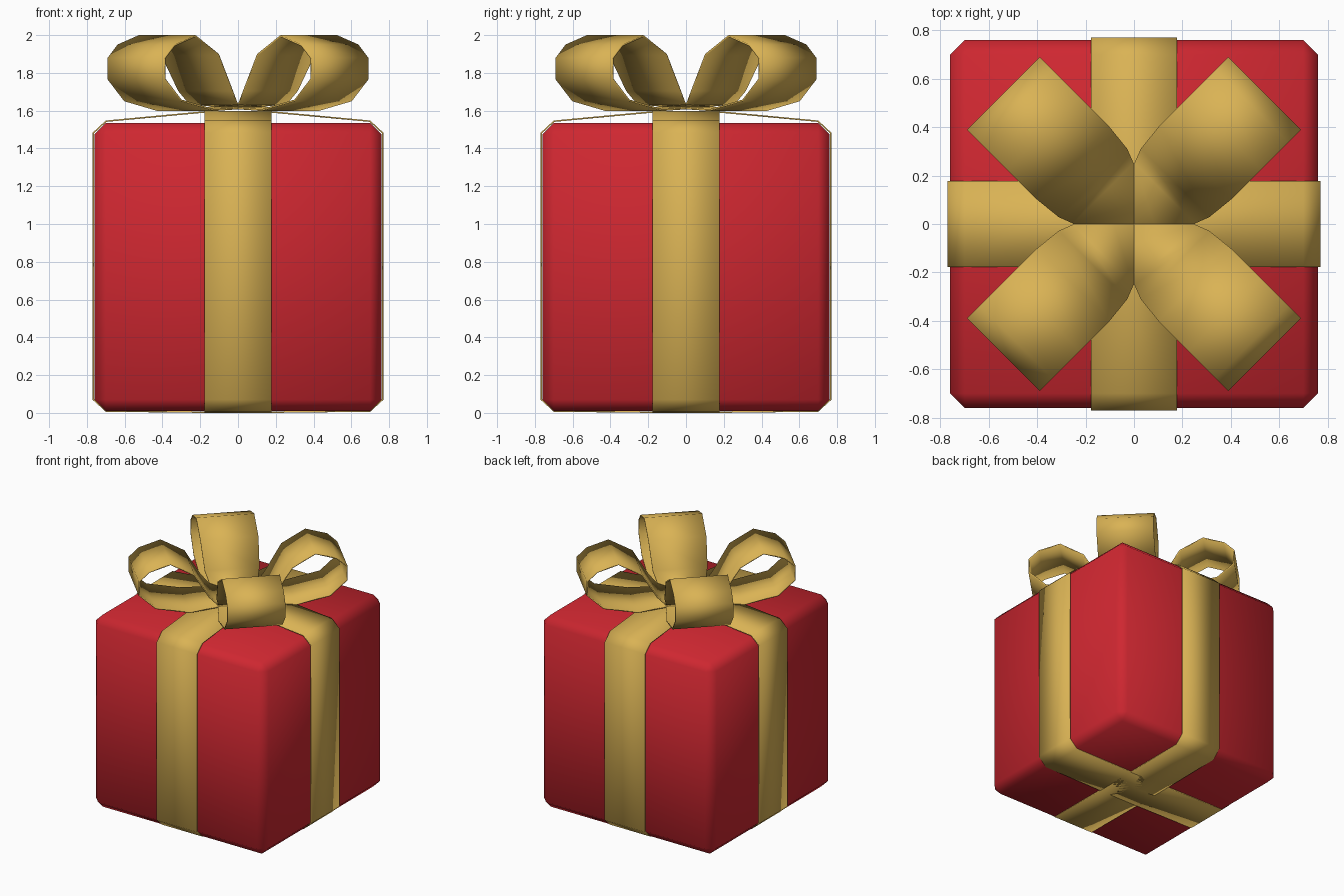
import bpy, bmesh, math
from mathutils import Matrix

if "Cube" in bpy.data.objects:
    bpy.data.objects.remove(bpy.data.objects["Cube"])


def material(name, color):
    m = bpy.data.materials.new(name)
    m.diffuse_color = color
    m.use_nodes = True
    m.node_tree.nodes["Principled BSDF"].inputs["Base Color"].default_value = m.diffuse_color
    return m


RED = material("red_paper", (0.62, 0.02, 0.03, 1))
GOLD = material("gold_ribbon", (0.70, 0.45, 0.09, 1))


def finish(name, bm, mat, recalc=True):
    if recalc:
        bmesh.ops.recalc_face_normals(bm, faces=bm.faces)
    me = bpy.data.meshes.new(name)
    bm.to_mesh(me)
    bm.free()
    for p in me.polygons:
        p.use_smooth = True
    me.materials.append(mat)
    ob = bpy.data.objects.new(name, me)
    bpy.context.collection.objects.link(ob)
    return ob


def strip(bm, points, angle, closed):
    """Sweep (r, z, half width) points into a band turned about z."""
    rot = Matrix.Rotation(angle, 4, 'Z')
    rows = [[bm.verts.new(rot @ v.to_3d()) for v in
             (Matrix.Translation((r, s * w, z)).to_translation() for s in (-1, 1))]
            for r, z, w in points]
    n = len(rows)
    for i in range(n if closed else n - 1):
        a, b = rows[i], rows[(i + 1) % n]
        bm.faces.new((a[0], a[1], b[1], b[0]))


# gift box with chamfered edges
bm = bmesh.new()
bmesh.ops.create_cube(bm, size=1, matrix=Matrix.Translation((0, 0, 0.773)) @
                      Matrix.Diagonal((1.52, 1.52, 1.526, 1)))
bmesh.ops.bevel(bm, geom=bm.edges[:], offset=0.06, segments=1, affect='EDGES')
finish("gift_box", bm, RED)

# two ribbon bands wrapped around the box
W = 0.177
half = [(0.18, 1.597), (0.70, 1.548), (0.77, 1.483), (0.77, 0.07), (0.70, 0.006), (0.18, 0.0)]
outline = half + [(-x, z) for x, z in reversed(half)]
for name, ang in (("ribbon_side_to_side", 0), ("ribbon_front_to_back", math.pi / 2)):
    bm = bmesh.new()
    strip(bm, [(x, z, W) for x, z in outline], ang, True)
    ob = finish(name, bm, GOLD)
    mod = ob.modifiers.new("thickness", 'SOLIDIFY')
    mod.thickness = 0.008
    mod.offset = -1

# four bow loops on the diagonals, meeting in the middle
B = 0.212
loop = [(0, 1.632, W), (0.18, 1.64, W), (0.24, 1.71, 0.200), (0.355, 1.90, B),
        (0.53, 2.0, B), (0.69, 1.95, B), (0.764, 1.88, B), (0.764, 1.765, B),
        (0.64, 1.65, B), (0.39, 1.598, B), (0.18, 1.607, W), (0, 1.612, W)]
for i in range(4):
    bm = bmesh.new()
    strip(bm, loop, math.radians(45 + 90 * i), False)
    ob = finish("bow_loop_%d" % (i + 1), bm, GOLD, False)
    mod = ob.modifiers.new("thickness", 'SOLIDIFY')
    mod.thickness = 0.01
    mod.offset = -1
    ob.data.flip_normals()
